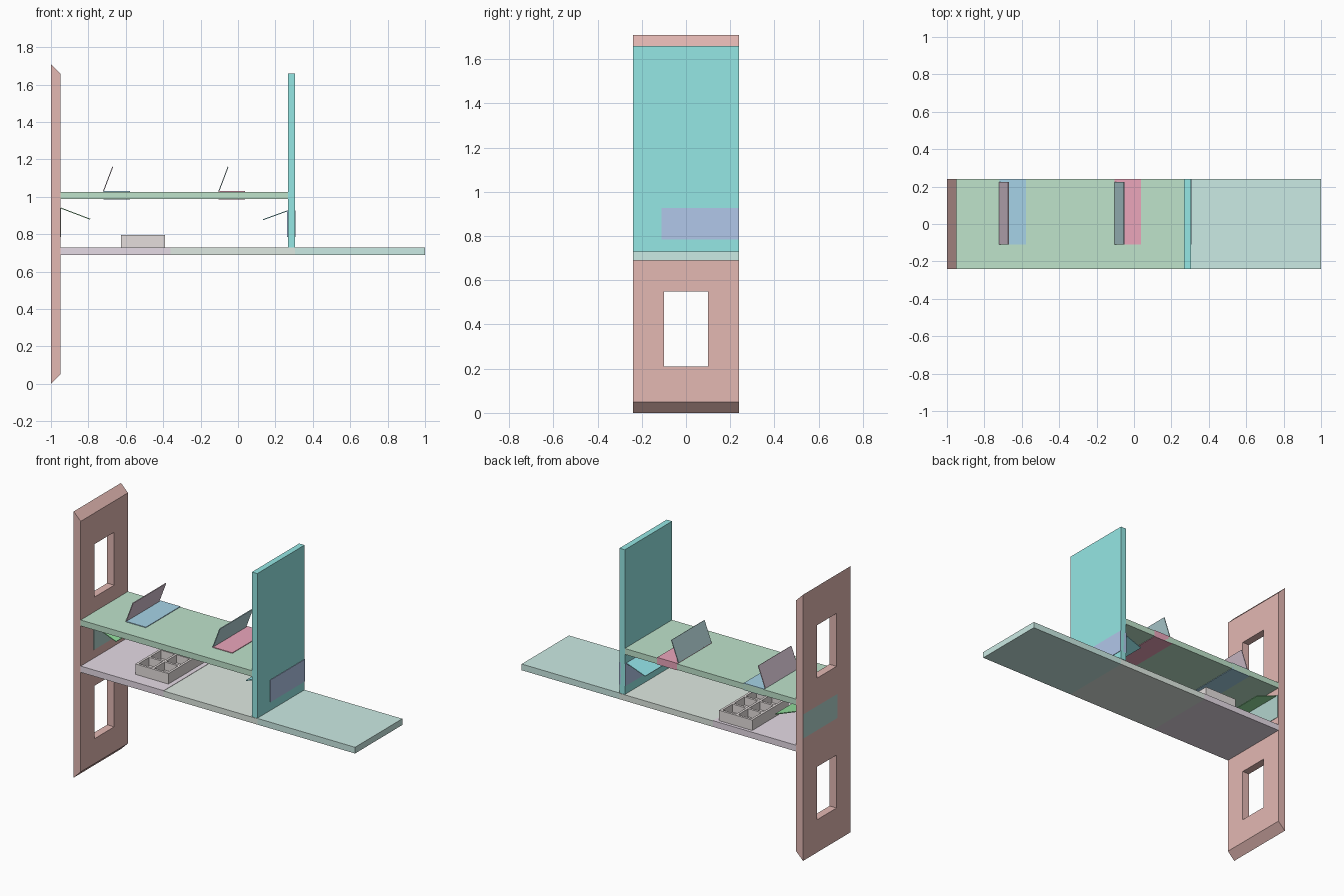
import bpy, bmesh, math

if "Cube" in bpy.data.objects:
    bpy.data.objects.remove(bpy.data.objects["Cube"])

D = 0.24  # half depth of the boards


def material(name, rgb):
    m = bpy.data.materials.new(name)
    m.diffuse_color = (*rgb, 1)
    m.use_nodes = True
    m.node_tree.nodes["Principled BSDF"].inputs["Base Color"].default_value = m.diffuse_color
    return m


def prism(name, profile, y0, y1, rgb=None):
    """Extrude an xz profile along y."""
    bm = bmesh.new()
    f = bm.faces.new([bm.verts.new((x, y0, z)) for x, z in profile])
    ext = bmesh.ops.extrude_face_region(bm, geom=[f])
    for v in ext["geom"]:
        if isinstance(v, bmesh.types.BMVert):
            v.co.y = y1
    bmesh.ops.recalc_face_normals(bm, faces=bm.faces)
    me = bpy.data.meshes.new(name)
    bm.to_mesh(me)
    bm.free()
    ob = bpy.data.objects.new(name, me)
    bpy.context.collection.objects.link(ob)
    if rgb:
        me.materials.append(material(name + "_paint", rgb))
    return ob


def box(name, x0, x1, z0, z1, y0=-D, y1=D, rgb=None):
    return prism(name, [(x0, z0), (x1, z0), (x1, z1), (x0, z1)], y0, y1, rgb)


def flap(name, a, b, rgb, t=0.005):
    """Thin open lid hinged at a, tip at b (xz points)."""
    dx, dz = b[0] - a[0], b[1] - a[1]
    l = math.hypot(dx, dz)
    nx, nz = dz / l * t / 2, -dx / l * t / 2
    pts = [(a[0] + nx, a[1] + nz), (b[0] + nx, b[1] + nz),
           (b[0] - nx, b[1] - nz), (a[0] - nx, a[1] - nz)]
    return prism(name, pts, -0.11, 0.225, rgb)


def cut(ob, *ranges):
    for r in ranges:
        c = box("cutter", *r)
        c.hide_render = True
        m = ob.modifiers.new("cut", 'BOOLEAN')
        m.operation, m.solver, m.object = 'DIFFERENCE', 'EXACT', c
        bpy.context.view_layer.objects.active = ob
        bpy.ops.object.modifier_apply(modifier=m.name)
        bpy.data.objects.remove(c)


# Tall end panel with mitred ends and two windows
end = prism("end_panel", [(-1, 0), (-0.95, 0.05), (-0.95, 1.66), (-1, 1.71)],
            -D, D, (0.77, 0.48, 0.45))
cut(end, (-1.1, -0.9, 0.21, 0.55, -0.1, 0.1), (-1.1, -0.9, 1.12, 1.46, -0.1, 0.1))

# Boards
box("upper_shelf", -0.95, 0.267, 0.988, 1.026, rgb=(0.52, 0.77, 0.6))
box("divider_wall", 0.267, 0.305, 0.73, 1.66, rgb=(0.3, 0.8, 0.78))
box("lower_shelf_left", -0.95, -0.36, 0.69, 0.73, rgb=(0.79, 0.71, 0.79))
box("lower_shelf_middle", -0.36, 0.305, 0.69, 0.728, rgb=(0.74, 0.82, 0.76))
box("lower_shelf_right", 0.305, 1.0, 0.69, 0.73, rgb=(0.6, 0.83, 0.78))

# Hatch inserts set into the boards
for name, x0, x1, z0, z1, rgb in (
        ("shelf_hatch_left", -0.72, -0.578, 0.985, 1.03, (0.38, 0.65, 0.8)),
        ("shelf_hatch_right", -0.105, 0.037, 0.985, 1.03, (0.83, 0.38, 0.5)),
        ("end_panel_hatch", -1.0, -0.947, 0.785, 0.94, (0.45, 0.66, 0.62)),
        ("wall_hatch", 0.263, 0.308, 0.785, 0.927, (0.44, 0.57, 0.82))):
    if name == "end_panel_hatch":
        cut(end, (-1.1, -0.9, z0, z1, -0.11, 0.235))
        box(name, x0, x1, z0, z1, -0.11, 0.235, rgb)
    else:
        box(name, x0, x1, z0, z1, -0.11, D, rgb)

# Open flaps
flap("shelf_flap_left", (-0.72, 1.028), (-0.67, 1.16), (0.67, 0.55, 0.64))
flap("shelf_flap_right", (-0.103, 1.028), (-0.053, 1.16), (0.45, 0.65, 0.68))
flap("end_panel_flap", (-0.948, 0.94), (-0.79, 0.88), (0.3, 0.75, 0.35))
flap("wall_flap", (0.265, 0.925), (0.133, 0.877), (0.3, 0.78, 0.82))

# Compartment tray: one block with pockets
tray = box("compartment_tray", -0.625, -0.39, 0.73, 0.797, -0.15, 0.22, (0.78, 0.73, 0.72))
for x0, x1 in ((-0.61, -0.515), (-0.50, -0.405)):
    for y0, y1 in ((-0.135, -0.03), (-0.015, 0.09), (0.105, 0.205)):
        cut(tray, (x0, x1, 0.745, 0.9, y0, y1))
